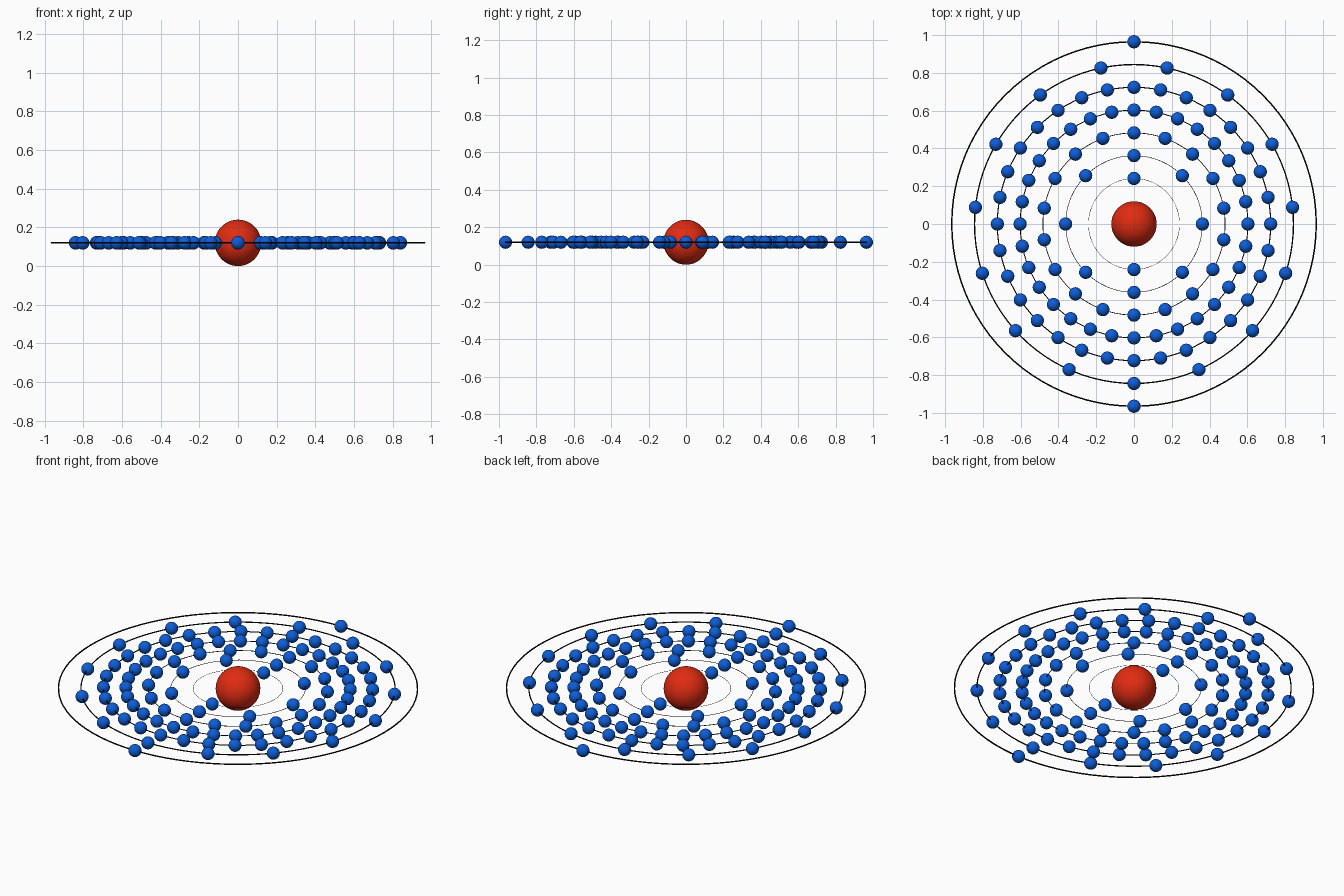
import bpy
from math import cos, sin, tau, pi

if "Cube" in bpy.data.objects:
    bpy.data.objects.remove(bpy.data.objects["Cube"])

STEP = 0.1206      # spacing between orbits
Z = 0.12           # height of the orbit plane
SHELLS = [2, 8, 18, 32, 32, 15, 2]


def material(name, rgb):
    m = bpy.data.materials.new(name)
    m.diffuse_color = (*rgb, 1)
    m.use_nodes = True
    m.node_tree.nodes["Principled BSDF"].inputs["Base Color"].default_value = m.diffuse_color
    return m


def finish(name, mat):
    ob = bpy.context.object
    ob.name = name
    ob.data.name = name
    ob.data.materials.append(mat)
    bpy.ops.object.shade_smooth()
    return ob


red = material("red", (0.75, 0.025, 0.006))
blue = material("blue", (0.004, 0.11, 0.68))
black = material("black", (0.003, 0.003, 0.003))

# Central nucleus
bpy.ops.mesh.primitive_uv_sphere_add(segments=48, ring_count=24, radius=0.12,
                                     location=(0, 0, Z))
finish("nucleus", red)

# One electron mesh shared by every shell
bpy.ops.mesh.primitive_uv_sphere_add(segments=32, ring_count=16, radius=0.035)
first = finish("electron", blue)
electron_mesh = first.data
bpy.data.objects.remove(first)

for i, count in enumerate(SHELLS):
    r = STEP * (i + 2)
    # Thin orbit ring, thicker further out
    bpy.ops.mesh.primitive_torus_add(major_radius=r, minor_radius=0.004 * r,
                                     major_segments=96, minor_segments=8,
                                     location=(0, 0, Z))
    finish(f"orbit_ring_{i + 1}", black)
    # Electrons evenly spaced, starting at the front
    for k in range(count):
        a = -pi / 2 + tau * k / count
        ob = bpy.data.objects.new(f"electron_{i + 1}_{k + 1}", electron_mesh)
        ob.location = (r * cos(a), r * sin(a), Z)
        bpy.context.collection.objects.link(ob)
